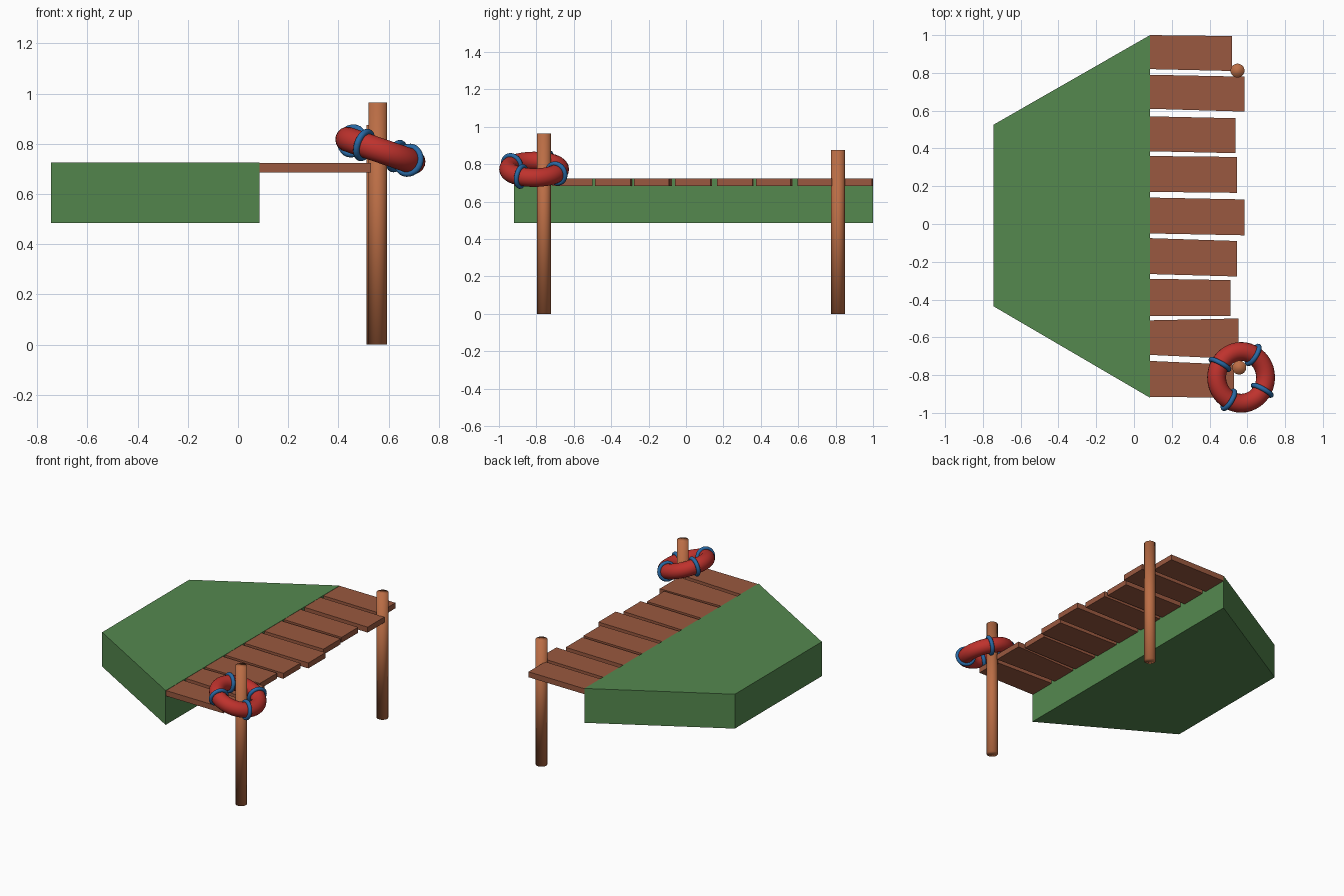
import bpy, math
from mathutils import Matrix, Vector

if "Cube" in bpy.data.objects:
    bpy.data.objects.remove(bpy.data.objects["Cube"])


def material(name, rgb):
    m = bpy.data.materials.new(name)
    m.diffuse_color = (*rgb, 1)
    m.use_nodes = True
    m.node_tree.nodes["Principled BSDF"].inputs["Base Color"].default_value = m.diffuse_color
    return m


GRASS = material("grass green", (0.09, 0.25, 0.078))
PLANK = material("plank brown", (0.32, 0.098, 0.05))
POST = material("post brown", (0.50, 0.155, 0.06))
RED = material("ring red", (0.52, 0.032, 0.026))
BLUE = material("strap blue", (0.021, 0.14, 0.37))


def prism(name, outline, z0, z1, mat):
    """Extrude a counter-clockwise outline from z0 to z1."""
    n = len(outline)
    verts = [(x, y, z) for z in (z0, z1) for x, y in outline]
    faces = [tuple(reversed(range(n))), tuple(range(n, 2 * n))]
    faces += [(i, (i + 1) % n, (i + 1) % n + n, i + n) for i in range(n)]
    mesh = bpy.data.meshes.new(name)
    mesh.from_pydata(verts, [], faces)
    mesh.materials.append(mat)
    ob = bpy.data.objects.new(name, mesh)
    bpy.context.collection.objects.link(ob)
    return ob


def finish(name, mat):
    ob = bpy.context.object
    ob.name = name
    ob.data.materials.append(mat)
    bpy.ops.object.shade_smooth()
    return ob


def post(name, x, y, height):
    bpy.ops.mesh.primitive_cylinder_add(vertices=24, radius=0.037, depth=height,
                                        location=(x, y, height / 2))
    return finish(name, POST)


def torus(name, major, minor, segs, sides, mat, matrix):
    bpy.ops.mesh.primitive_torus_add(major_radius=major, minor_radius=minor,
                                     major_segments=segs, minor_segments=sides)
    ob = finish(name, mat)
    ob.matrix_world = matrix
    return ob


# Grassy bank
prism("grass_bank", [(-0.745, -0.435), (0.085, -0.92), (0.085, 1.0), (-0.745, 0.525)],
      0.485, 0.725, GRASS)

# Deck planks: outer end x, then y limits at the bank and at the outer end
planks = [
    (0.52, 0.82, 1.0, 0.81, 0.995), (0.585, 0.61, 0.79, 0.595, 0.78),
    (0.537, 0.385, 0.57, 0.375, 0.56), (0.545, 0.17, 0.36, 0.165, 0.355),
    (0.585, -0.05, 0.14, -0.06, 0.13), (0.545, -0.265, -0.075, -0.278, -0.09),
    (0.51, -0.487, -0.29, -0.487, -0.297), (0.553, -0.693, -0.51, -0.715, -0.50),
    (0.53, -0.915, -0.725, -0.92, -0.745),
]
for i, (x, a0, a1, b0, b1) in enumerate(planks):
    prism(f"plank_{i + 1}", [(0.085, a0), (x, b0), (x, b1), (0.085, a1)], 0.685, 0.723, PLANK)

# Mooring posts
post("front_post", 0.557, -0.76, 0.965)
post("back_post", 0.548, 0.812, 0.875)

# Life ring hung over the front post, tilted, with four straps
ring = Matrix.Translation((0.567, -0.812, 0.773)) @ Matrix.Rotation(math.radians(19), 4, 'Y')
torus("life_ring", 0.137, 0.05, 40, 18, RED, ring)
for i in range(4):
    place = (Matrix.Rotation(math.radians(60 + 90 * i), 4, 'Z')
             @ Matrix.Translation((0.137, 0, 0)) @ Matrix.Rotation(math.pi / 2, 4, 'X'))
    torus(f"ring_strap_{i + 1}", 0.054, 0.013, 28, 10, BLUE, ring @ place)
